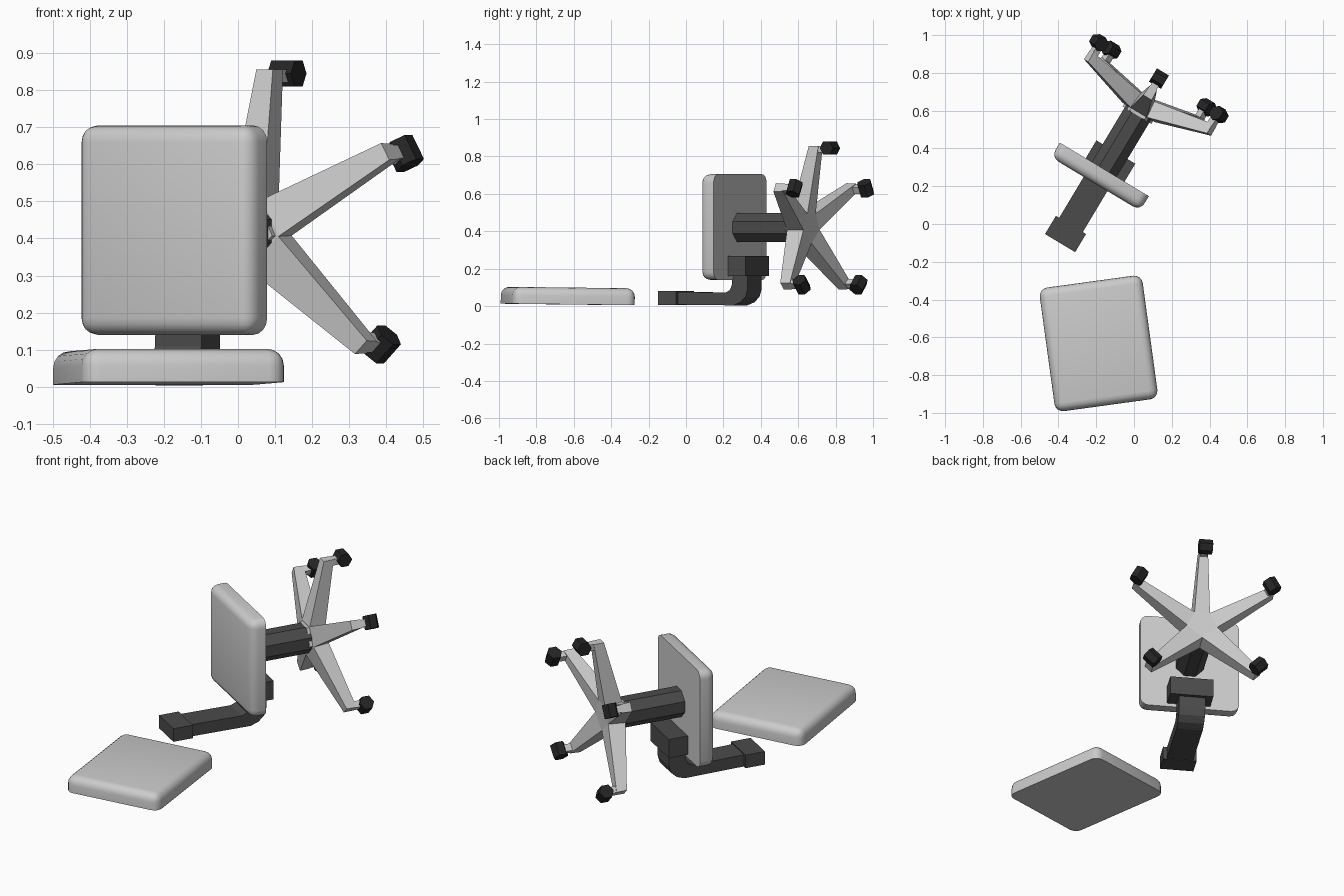
import bpy, bmesh, math
from mathutils import Matrix, Vector

if "Cube" in bpy.data.objects:
    bpy.data.objects.remove(bpy.data.objects["Cube"])

# Tipped chair frame: local x = sideways, y = from seat toward wheel base, z = up
CHAIR = Matrix.Translation((-0.157, 0.289, 0)) @ Matrix.Rotation(math.radians(-31), 4, 'Z')
AXIS_Z = 0.42


def material(name, v):
    m = bpy.data.materials.new(name)
    m.diffuse_color = (v, v, v, 1)
    m.use_nodes = True
    m.node_tree.nodes["Principled BSDF"].inputs["Base Color"].default_value = m.diffuse_color
    return m


DARK = material("dark_metal", 0.07)
BLACK = material("black_rubber", 0.018)


def finish(name, bm, matrix, mat=None, smooth=False):
    bmesh.ops.recalc_face_normals(bm, faces=bm.faces)
    me = bpy.data.meshes.new(name)
    bm.to_mesh(me)
    bm.free()
    ob = bpy.data.objects.new(name, me)
    bpy.context.collection.objects.link(ob)
    ob.matrix_world = matrix
    if mat:
        me.materials.append(mat)
    if smooth:
        bpy.ops.object.select_all(action='DESELECT')
        ob.select_set(True)
        bpy.context.view_layer.objects.active = ob
        bpy.ops.object.shade_smooth_by_angle(angle=math.radians(40))
    return ob


def loft(name, a, b, matrix, mat=None):
    """Solid between two matching point loops."""
    bm = bmesh.new()
    va = [bm.verts.new(p) for p in a]
    vb = [bm.verts.new(p) for p in b]
    n = len(a)
    bm.faces.new(va)
    bm.faces.new(vb[::-1])
    for i in range(n):
        j = (i + 1) % n
        bm.faces.new((va[i], vb[i], vb[j], va[j]))
    return finish(name, bm, matrix, mat)


def box(name, lo, hi, matrix, mat=None):
    (x0, y0, z0), (x1, y1, z1) = lo, hi
    ring = [(x0, y0), (x1, y0), (x1, y1), (x0, y1)]
    return loft(name, [(x, y, z0) for x, y in ring], [(x, y, z1) for x, y in ring], matrix, mat)


def cushion(name, size, matrix):
    """Padded slab, flat on its underside, rounded everywhere else."""
    bm = bmesh.new()
    bmesh.ops.create_cube(bm, size=1)
    bmesh.ops.scale(bm, vec=size, verts=bm.verts)
    edges = [e for e in bm.edges if any(v.co.z > 0 for v in e.verts)]
    bmesh.ops.bevel(bm, geom=edges, offset=0.045, segments=4, profile=0.5, affect='EDGES')
    return finish(name, bm, matrix, smooth=True)


# Cushions: seat standing on edge, backrest lying on the floor
cushion("seat", (0.55, 0.565, 0.09),
        CHAIR @ Matrix.Translation((0, -0.045, 0.4225)) @ Matrix.Rotation(math.pi / 2, 4, 'X'))
cushion("backrest", (0.55, 0.66, 0.09),
        Matrix.Translation((-0.1875, -0.632, 0.054)) @ Matrix.Rotation(math.radians(7.8), 4, 'Z')
        @ Matrix.Rotation(-0.012, 4, 'X'))

# Octagonal gas column
ring = [(0.083 * math.cos(math.radians(22.5 + 45 * i)),
         AXIS_Z + 0.083 * math.sin(math.radians(22.5 + 45 * i))) for i in range(8)]
loft("column", [(x, 0, z) for x, z in ring], [(x, 0.36, z) for x, z in ring], CHAIR, DARK)

# Back support: bracket under the seat, bent bar and end block
box("bar_bracket", (-0.115, 0, 0.16), (0.125, 0.11, 0.268), CHAIR, DARK)
profile = [(-0.36, 0.008), (0.0, 0.004), (0.045, 0.02), (0.078, 0.05), (0.09, 0.09), (0.09, 0.2),
           (-0.005, 0.2), (-0.008, 0.11), (-0.02, 0.085), (-0.05, 0.072), (-0.36, 0.076)]
loft("bent_bar", [(-0.073, y, z) for y, z in profile],
     [(0.073, y, z) for y, z in profile], CHAIR, DARK)
box("bar_end", (-0.093, -0.455, 0.006), (0.093, -0.343, 0.082), CHAIR, DARK)


# Star base
def polar(deg, r, y):
    t = math.radians(deg)
    return Vector((r * math.sin(t), y, AXIS_Z + r * math.cos(t)))


ARMS = [0, 60.5, 136, 224, 299.5]
VALLEYS = [(ARMS[i] + (ARMS + [360])[i + 1]) / 2 for i in range(5)]
HUB_R = 0.1
loft("hub", [polar(v, HUB_R, 0.352) for v in VALLEYS],
     [polar(v, HUB_R * 0.85, 0.446) for v in VALLEYS], CHAIR)
loft("hub_collar", [polar(v, 0.09, 0.335) for v in VALLEYS],
     [polar(v, 0.09, 0.355) for v in VALLEYS], CHAIR)

for i, ang in enumerate(ARMS):
    left, right = VALLEYS[i - 1], VALLEYS[i]
    root = [polar(left, HUB_R, 0.352), polar(right, HUB_R, 0.352),
            polar(right, HUB_R * 0.85, 0.446), polar(left, HUB_R * 0.85, 0.446)]
    side = polar(ang + 90, 1, 0) - Vector((0, 0, AXIS_Z))
    tip = [polar(ang, 0.436, y) + side * s for s, y in
           ((-0.026, 0.444), (0.026, 0.444), (0.023, 0.502), (-0.023, 0.502))]
    loft(f"base_arm_{i}", root, tip, CHAIR)
    # Neck and hexagonal wheel, built on the arm's own radial axis
    turn = CHAIR @ Matrix.Translation((0, 0, AXIS_Z)) @ Matrix.Rotation(math.radians(ang), 4, 'Y')
    box(f"wheel_neck_{i}", (-0.02, 0.49, 0.40), (0.02, 0.54, 0.436), turn)
    hexa = [(0.561 + 0.041 * math.cos(math.radians(60 * k)),
             0.425 + 0.041 * math.sin(math.radians(60 * k))) for k in range(6)]
    loft(f"wheel_{i}", [(-0.037, y, z) for y, z in hexa],
         [(0.037, y, z) for y, z in hexa], turn, BLACK)
